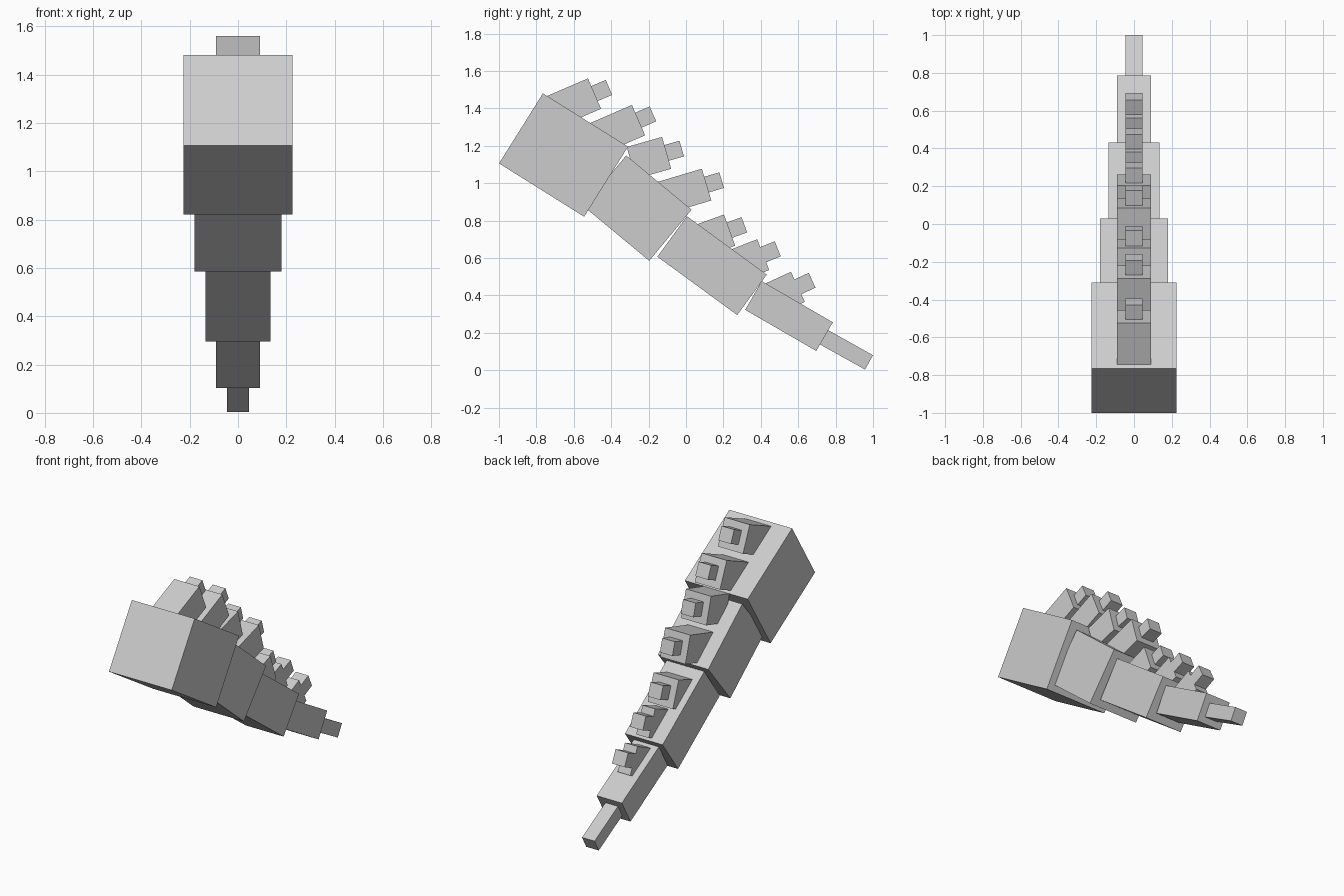
import bpy
import math
from mathutils import Vector

old = bpy.data.objects.get("Cube")
if old:
    bpy.data.objects.remove(old, do_unlink=True)

GREY = (0.604, 0.604, 0.604, 1.0)
mat = bpy.data.materials.new("plain grey")
mat.use_nodes = True
mat.diffuse_color = GREY
mat.node_tree.nodes["Principled BSDF"].inputs["Base Color"].default_value = GREY


def tilted_box(name, front_top, back_top, height, half_width):
    """Box whose top edge runs between two (y, z) points, hanging down by height."""
    a, b = Vector((0, *front_top)), Vector((0, *back_top))
    along = (b - a).normalized()
    down = Vector((0, along.z, -along.y))
    bpy.ops.mesh.primitive_cube_add(
        size=1,
        location=(a + b) / 2 + down * height / 2,
        rotation=(math.atan2(along.z, along.y), 0, 0))
    obj = bpy.context.object
    obj.name = name
    obj.scale = (2 * half_width, (b - a).length, height)
    bpy.ops.object.transform_apply(location=False, rotation=False, scale=True)
    obj.data.materials.append(mat)
    return obj


# Tapering chain of tail segments: front top, back top, height, half width
segments = [
    ((-0.765, 1.48), (-0.31, 1.195), 0.442, 0.225),
    ((-0.32, 1.148), (0.03, 0.858), 0.355, 0.18),
    ((0.005, 0.823), (0.432, 0.511), 0.268, 0.135),
    ((0.405, 0.476), (0.785, 0.256), 0.177, 0.09),
    ((0.74, 0.225), (1.0, 0.08), 0.088, 0.045),
]
for i, (front, back, height, half) in enumerate(segments, 1):
    tilted_box(f"tail_segment_{i}", front, back, height, half)

# Back plates along the top, each with a small block on its rear face
plates = [
    ((-0.745, 1.465), (-0.524, 1.56), 0.09),
    ((-0.513, 1.321), (-0.289, 1.418), 0.09),
    ((-0.317, 1.193), (-0.128, 1.247), 0.09),
    ((-0.15, 1.007), (0.085, 1.077), 0.09),
    ((0.059, 0.78), (0.203, 0.832), 0.09),
    ((0.246, 0.647), (0.38, 0.7), 0.045),
    ((0.422, 0.462), (0.561, 0.526), 0.045),
]
PLATE, TIP = 0.177, 0.087
for i, (front, back, half) in enumerate(plates, 1):
    tilted_box(f"back_plate_{i}", front, back, PLATE, half)
    along = (Vector(back) - Vector(front)).normalized()
    down = Vector((along.y, -along.x))
    start = Vector(back) + down * (PLATE - TIP) / 2
    tilted_box(f"plate_tip_{i}", start - along * 0.02, start + along * 0.084, TIP, 0.045)
